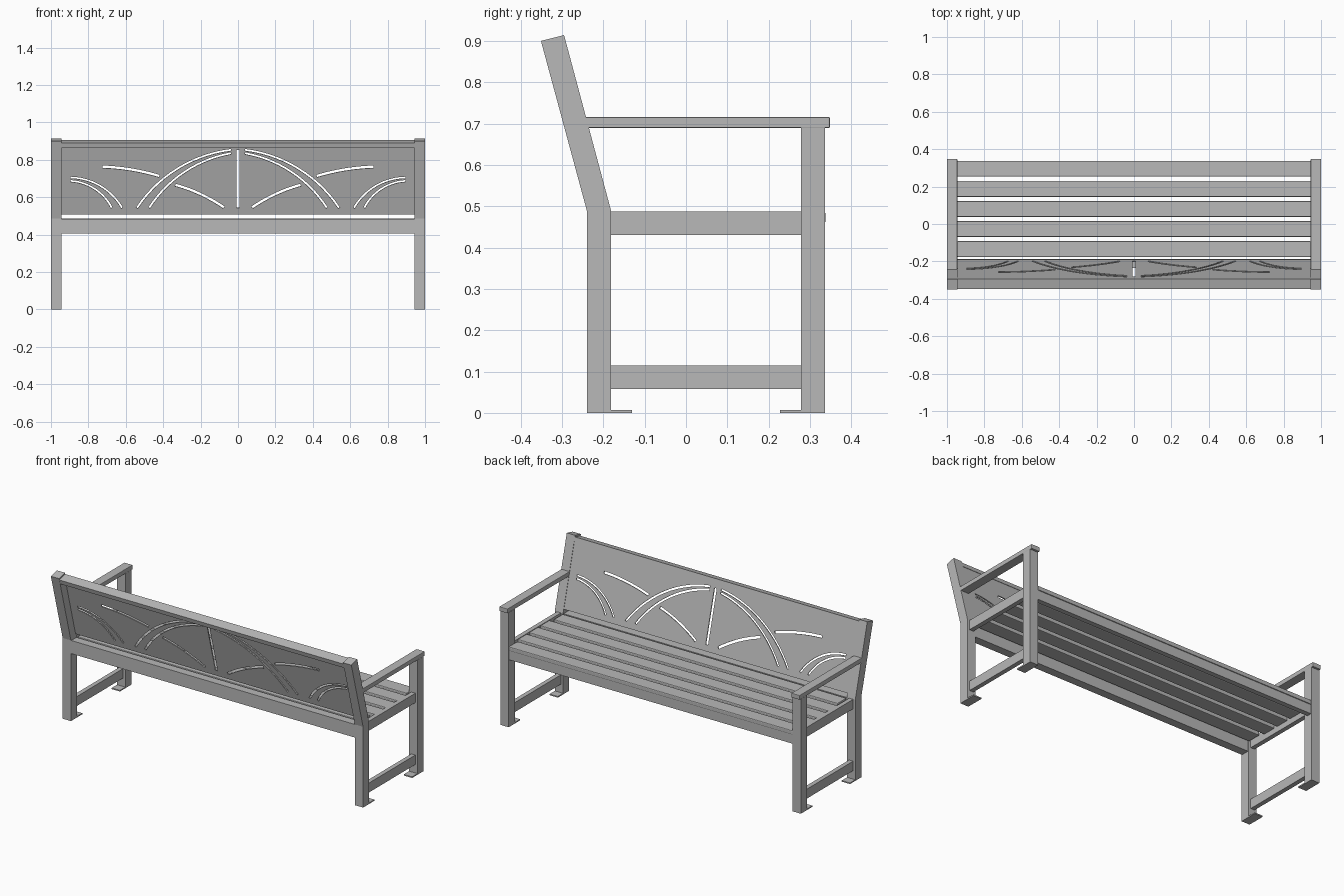
import bpy
import math
from mathutils import Vector, Matrix

old = bpy.data.objects.get("Cube")
if old:
    bpy.data.objects.remove(old, do_unlink=True)

metal = bpy.data.materials.new("grey metal")
metal.use_nodes = True
GREY = (0.48, 0.48, 0.48, 1)
metal.diffuse_color = GREY
metal.node_tree.nodes["Principled BSDF"].inputs["Base Color"].default_value = GREY

LEAN = math.radians(15)          # backward lean of the backrest
HIP = Vector((0, -0.181, 0.488))  # where the backrest starts to lean
OUT, INN = 1.0, 0.945            # outer and inner faces of the end frames


def add_mesh(name, verts, faces):
    mesh = bpy.data.meshes.new(name)
    mesh.from_pydata(verts, [], faces)
    mesh.materials.append(metal)
    obj = bpy.data.objects.new(name, mesh)
    bpy.context.collection.objects.link(obj)
    return obj


def prism(name, profile, x0, x1):
    """Extrude a counter-clockwise (y, z) profile along x."""
    n = len(profile)
    x0, x1 = min(x0, x1), max(x0, x1)
    verts = [(x, y, z) for x in (x0, x1) for y, z in profile]
    faces = [tuple(reversed(range(n))), tuple(range(n, 2 * n))]
    faces += [(i, (i + 1) % n, n + (i + 1) % n, n + i) for i in range(n)]
    return add_mesh(name, verts, faces)


def bar(name, x, y, z):
    return prism(name, [(y[0], z[0]), (y[1], z[0]), (y[1], z[1]), (y[0], z[1])], *x)


def soften(obj, width):
    mod = obj.modifiers.new("rounded edges", "BEVEL")
    mod.width = width
    mod.segments = 2


# End frames: legs, arm, rails and foot plates
post = [(-0.239, 0), (-0.181, 0), (-0.181, 0.488), (-0.295, 0.914),
        (-0.351, 0.90), (-0.239, 0.486)]
for side, s in (("left", 1), ("right", -1)):
    full = (s * INN, s * OUT)
    slim = (s * 0.959, s * 0.986)
    prism(side + "_back_post", post, *full)
    bar(side + "_front_leg", full, (0.278, 0.336), (0, 0.69))
    soften(bar(side + "_armrest", full, (-0.26, 0.348), (0.689, 0.716)), 0.003)
    bar(side + "_seat_side_rail", slim, (-0.19, 0.285), (0.43, 0.487))
    bar(side + "_stretcher", slim, (-0.19, 0.285), (0.058, 0.115))
    bar(side + "_back_foot_plate", full, (-0.2, -0.131), (0, 0.007))
    bar(side + "_front_foot_plate", full, (0.227, 0.3), (0, 0.007))

# Seat: two long rails and five slats
bar("front_seat_rail", (-0.95, 0.95), (0.303, 0.333), (0.405, 0.463))
bar("back_seat_rail", (-0.95, 0.95), (-0.236, -0.186), (0.405, 0.484))
for i in range(5):
    front = 0.338 - i * 0.1075
    back = front - 0.085
    half = INN if i in (0, 4) else 0.959
    soften(bar(f"seat_slat_{i + 1}", (-half, half), (back, front), (0.46, 0.486)), 0.005)

# Backrest frame: top rail, built flat then leaned back
lean = Matrix.Translation(HIP) @ Matrix.Rotation(math.pi / 2 + LEAN, 4, "X")
bar("backrest_top_rail", (-0.95, 0.95), (0.405, 0.432), (0, 0.057)).matrix_world = lean


# Backrest panel with curved slots
def arc_slot(a, b, sag, width, steps=14):
    """Outline of a slot along an arc from a to b, bulging upwards by sag."""
    a, b = Vector(a), Vector(b)
    chord = b - a
    up = Vector((-chord.y, chord.x)).normalized()
    if up.y < 0:
        up = -up
    half = chord.length / 2
    radius = (half * half + sag * sag) / (2 * sag)
    centre = (a + b) / 2 - up * (radius - sag)
    reach = math.asin(half / radius)
    along = chord.normalized()
    rim = lambda t, r: centre + (along * math.sin(t) + up * math.cos(t)) * r
    angles = [reach * (2 * i / steps - 1) for i in range(steps + 1)]
    return ([rim(t, radius + width / 2) for t in angles] +
            [rim(t, radius - width / 2) for t in reversed(angles)])


def rect(x, z0, z1):
    return [Vector(p) for p in ((-x, z0), (x, z0), (x, z1), (-x, z1))]


slots = [  # start, end, bulge, width, all on one half
    ((0.037, 0.855), (0.54, 0.545), 0.065, 0.011),
    ((0.037, 0.837), (0.475, 0.545), 0.055, 0.011),
    ((0.725, 0.765), (0.42, 0.715), 0.010, 0.014),
    ((0.335, 0.668), (0.075, 0.547), 0.012, 0.014),
    ((0.895, 0.707), (0.62, 0.545), 0.042, 0.010),
    ((0.895, 0.689), (0.675, 0.545), 0.035, 0.010),
]
outlines = [rect(0.948, 0.51, 0.882), rect(0.008, 0.545, 0.855)]
for slot in slots:
    shape = arc_slot(*slot)
    outlines += [shape, [Vector((-p.x, p.y)) for p in shape]]

curve = bpy.data.curves.new("panel_outline", "CURVE")
curve.dimensions = "2D"
curve.fill_mode = "BOTH"
curve.extrude = 0.003
for outline in outlines:
    spline = curve.splines.new("POLY")
    spline.points.add(len(outline) - 1)
    spline.use_cyclic_u = True
    for point, p in zip(spline.points, outline):
        point.co = (p.x, (p.y - HIP.z) / math.cos(LEAN), 0, 1)
curve.materials.append(metal)
panel = bpy.data.objects.new("backrest_panel", curve)
bpy.context.collection.objects.link(panel)
panel.matrix_world = lean @ Matrix.Translation((0, 0, 0.005))

# Turn the panel into a mesh
bpy.ops.object.select_all(action="DESELECT")
panel.select_set(True)
bpy.context.view_layer.objects.active = panel
bpy.ops.object.convert(target="MESH")
